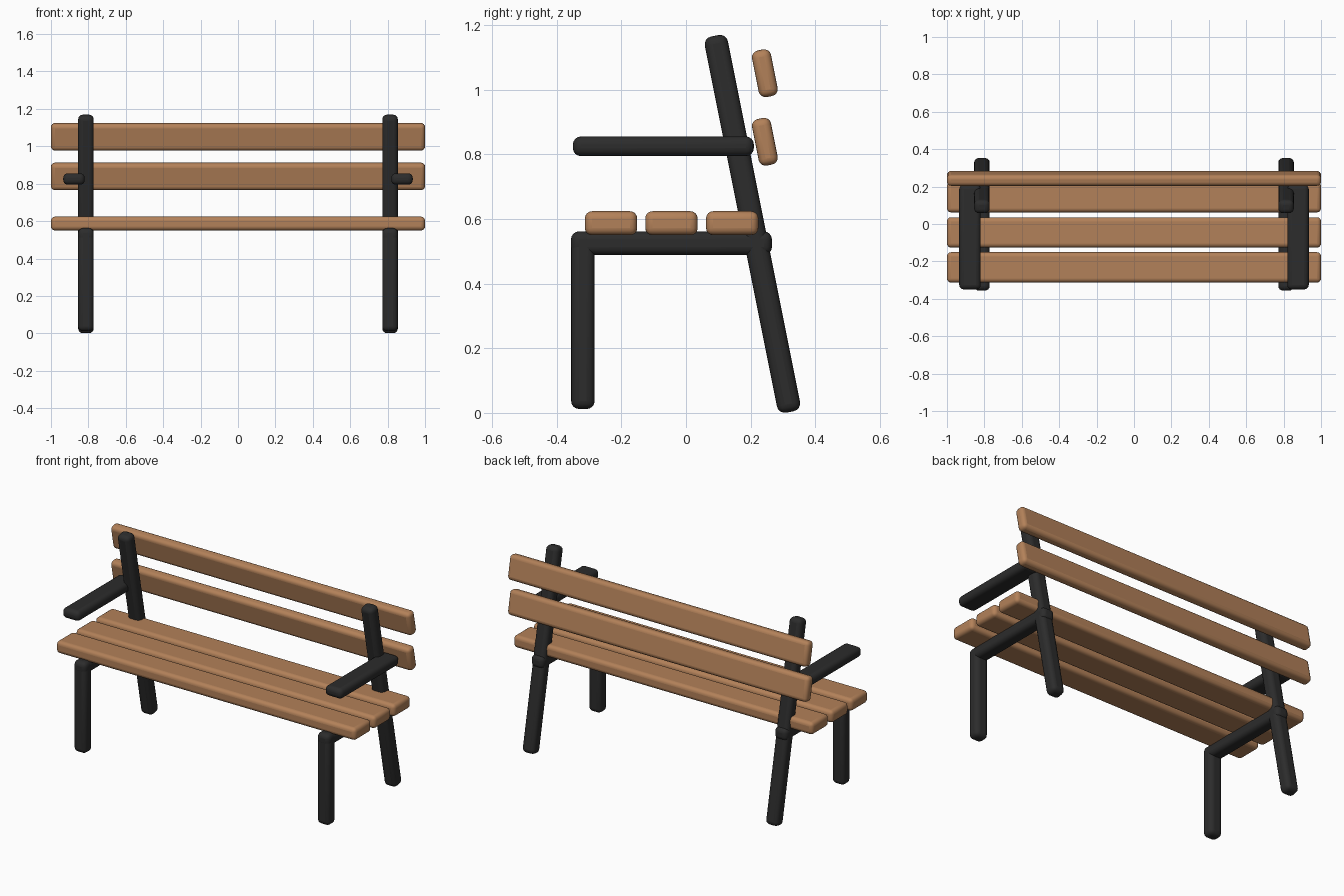
import bpy, math

if "Cube" in bpy.data.objects:
    bpy.data.objects.remove(bpy.data.objects["Cube"])

def material(name, rgb):
    m = bpy.data.materials.new(name)
    m.diffuse_color = (*rgb, 1)
    m.use_nodes = True
    m.node_tree.nodes["Principled BSDF"].inputs["Base Color"].default_value = m.diffuse_color
    return m

WOOD = material("warm wood", (0.45, 0.22, 0.10))
IRON = material("black iron", (0.025, 0.025, 0.025))
LEAN = math.atan(0.2)  # backward lean of posts and back slats

def bar(name, size, loc, mat, tilt=0.0, radius=0.025):
    """Box with rounded edges, tilted about x."""
    bpy.ops.mesh.primitive_cube_add(size=1, location=loc)
    ob = bpy.context.object
    ob.name = name
    ob.scale = size
    bpy.ops.object.transform_apply(location=False, rotation=False, scale=True)
    ob.rotation_euler.x = tilt
    bevel = ob.modifiers.new("rounding", "BEVEL")
    bevel.width = radius
    bevel.segments = 4
    bevel.limit_method = "NONE"
    ob.data.materials.append(mat)
    bpy.ops.object.shade_smooth_by_angle(angle=math.radians(40))
    return ob

# Seat slats
for i, y in enumerate((-0.232, -0.045, 0.143)):
    bar(f"seat_slat_{i + 1}", (2, 0.162, 0.074), (0, y, 0.587), WOOD, radius=0.022)

# Back slats
for i, z in enumerate((0.839, 1.051)):
    bar(f"back_slat_{i + 1}", (2, 0.06, 0.147), (0, 0.244, z), WOOD, LEAN, radius=0.022)

# Metal frame on each side
for side, s in (("left", -1), ("right", 1)):
    x = 0.813 * s
    bar(f"front_leg_{side}", (0.083, 0.073, 0.55), (x, -0.319, 0.287), IRON)
    bar(f"back_post_{side}", (0.083, 0.073, 1.187), (x, 0.2055, 0.585), IRON, LEAN)
    bar(f"seat_rail_{side}", (0.083, 0.622, 0.073), (x, -0.045, 0.525), IRON)
    bar(f"armrest_{side}", (0.115, 0.56, 0.061), (0.877 * s, -0.07, 0.825), IRON)
